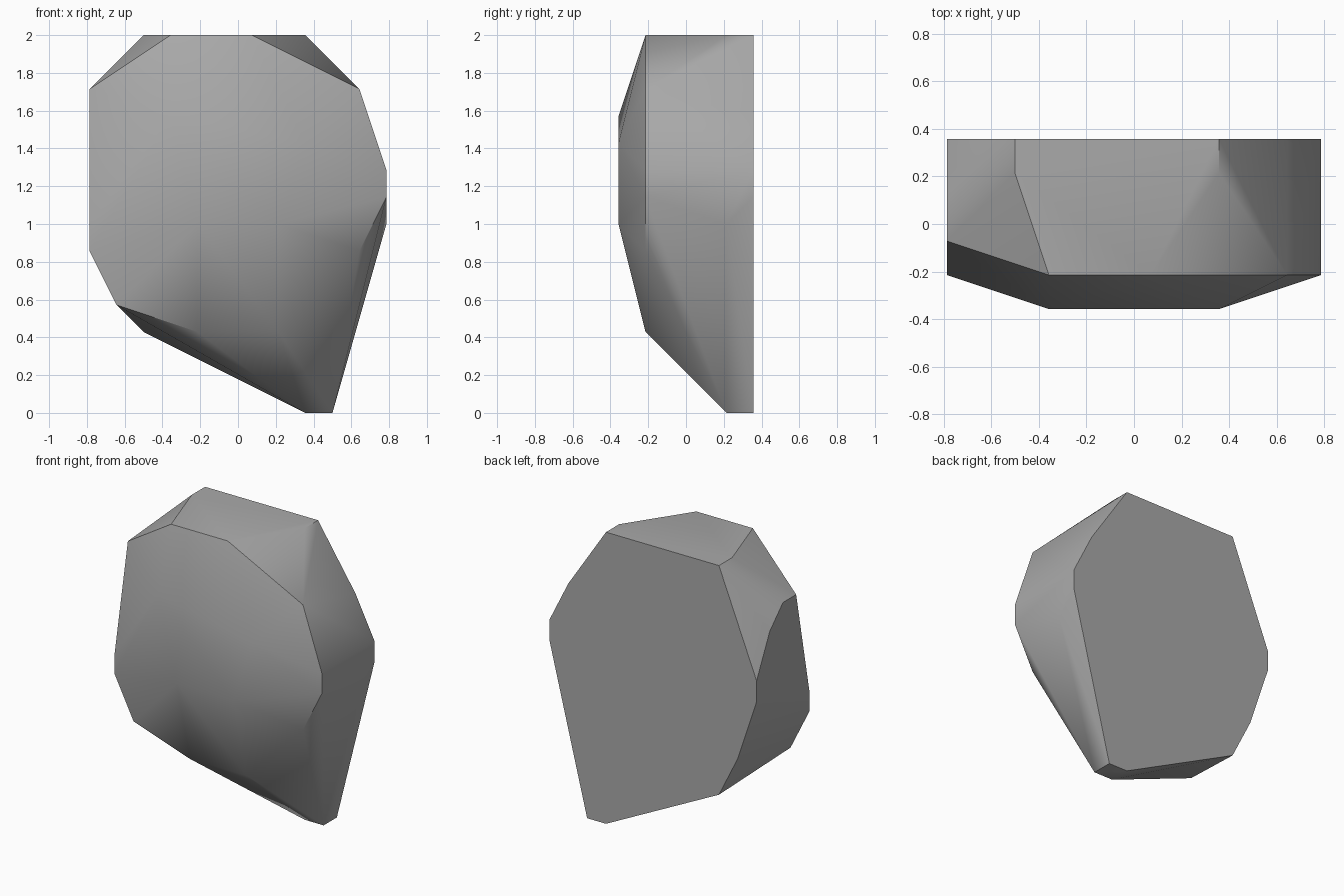
import bpy
import bmesh
import math

default_cube = bpy.data.objects.get("Cube")
if default_cube:
    bpy.data.objects.remove(default_cube, do_unlink=True)

UNIT = 1 / 7          # lattice step that the facets were cut on
WIDTH, DEPTH = 11, 5

# Outline corners (x, z) on each slice, keyed by depth from the front
slices = {
    5: [(8, 14), (2, 14), (0, 9), (0, 8), (1, 5), (2, 3),
        (8, 0), (9, 0), (11, 8), (11, 9), (10, 11)],
    4: [(2, 14), (8, 14), (0, 11), (11, 7), (8, 0), (9, 0)],
    3: [(0, 12)],
    2: [(0, 12)],
    1: [(3, 14), (6, 14), (10, 12), (11, 9), (11, 8), (10, 6),
        (7, 3), (4, 3), (1, 4), (0, 6), (0, 7)],
    0: [(3, 11), (8, 10), (7, 7), (4, 7)],
}


def make_material(name, colour):
    mat = bpy.data.materials.new(name)
    mat.use_nodes = True
    mat.diffuse_color = colour
    shader = mat.node_tree.nodes["Principled BSDF"]
    shader.inputs["Base Color"].default_value = colour
    shader.inputs["Roughness"].default_value = 0.9
    return mat


# Boulder: convex shell around the slices, flat facets merged
bm = bmesh.new()
for depth, outline in slices.items():
    for x, z in outline:
        bm.verts.new(((x - WIDTH / 2) * UNIT, (depth - DEPTH / 2) * UNIT, z * UNIT))
hull = bmesh.ops.convex_hull(bm, input=bm.verts)
loose = [v for v in bm.verts if not v.link_faces]
bmesh.ops.delete(bm, geom=loose, context="VERTS")
bmesh.ops.dissolve_limit(bm, angle_limit=math.radians(0.5),
                         verts=bm.verts, edges=bm.edges)
bmesh.ops.recalc_face_normals(bm, faces=bm.faces)

mesh = bpy.data.meshes.new("boulder")
bm.to_mesh(mesh)
bm.free()
mesh.materials.append(make_material("stone grey", (0.4, 0.4, 0.4, 1)))

boulder = bpy.data.objects.new("boulder", mesh)
bpy.context.collection.objects.link(boulder)

# Soft shading over shallow creases, crisp edges elsewhere
bpy.ops.object.select_all(action="DESELECT")
boulder.select_set(True)
bpy.context.view_layer.objects.active = boulder
bpy.ops.object.shade_smooth_by_angle(angle=math.radians(35))
